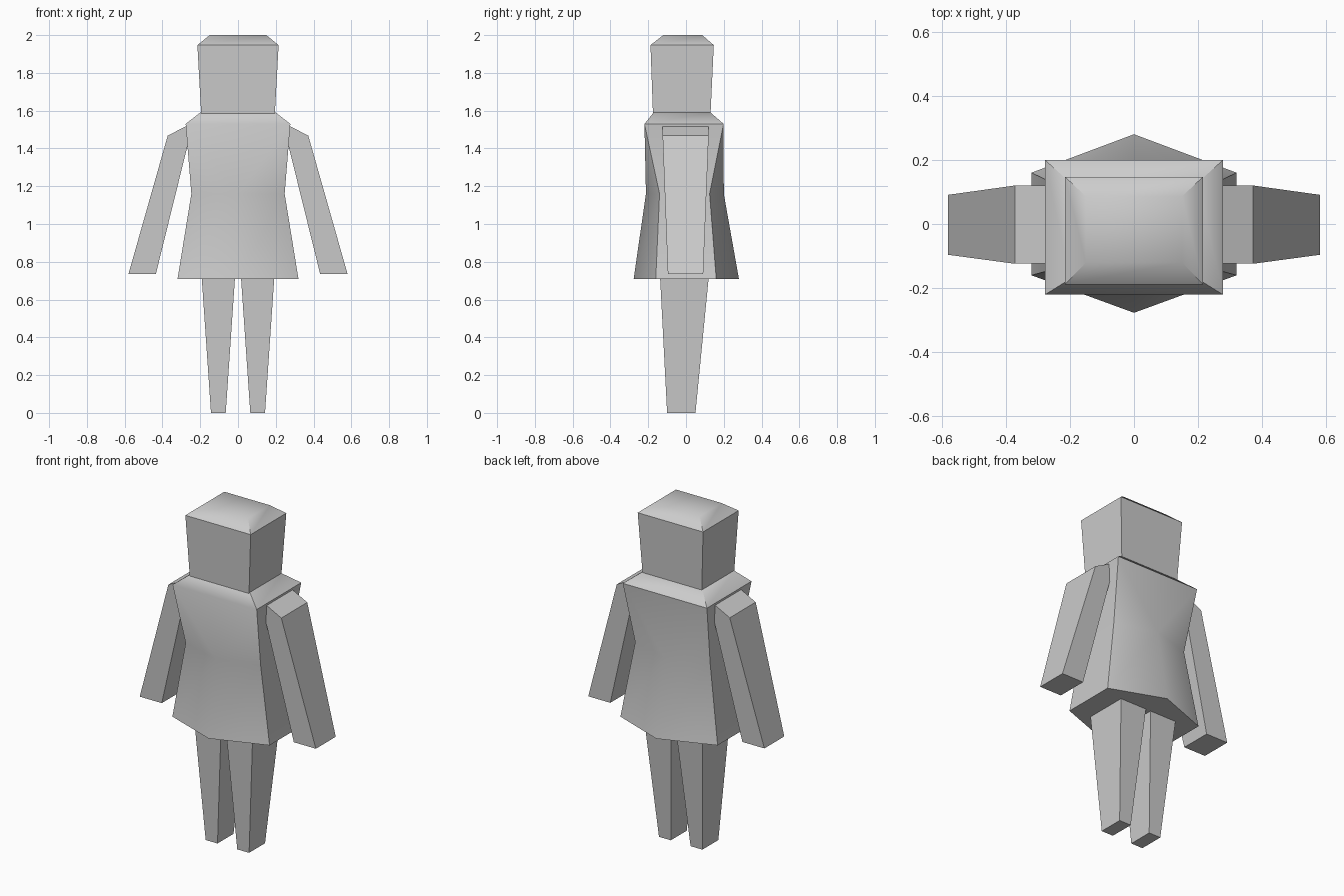
import bpy, bmesh, math

if "Cube" in bpy.data.objects:
    bpy.data.objects.remove(bpy.data.objects["Cube"])

grey = bpy.data.materials.new("plain grey")
grey.diffuse_color = (0.6, 0.6, 0.6, 1)
grey.use_nodes = True
grey.node_tree.nodes["Principled BSDF"].inputs["Base Color"].default_value = grey.diffuse_color


def make(name, rings, bands=None):
    """Stack rings of points bottom to top; bands lists faces per gap as (ring, index)."""
    bm = bmesh.new()
    v = [[bm.verts.new(p) for p in ring] for ring in rings]
    if bands is None:
        n = len(rings[0])
        bands = [[(r, i), (r, (i + 1) % n), (r + 1, (i + 1) % n), (r + 1, i)]
                 for r in range(len(rings) - 1) for i in range(n)]
    for face in bands:
        bm.faces.new([v[r][i] for r, i in face])
    bm.faces.new(v[0])
    bm.faces.new(v[-1])
    bmesh.ops.recalc_face_normals(bm, faces=bm.faces)
    mesh = bpy.data.meshes.new(name)
    bm.to_mesh(mesh)
    bm.free()
    ob = bpy.data.objects.new(name, mesh)
    bpy.context.collection.objects.link(ob)
    mesh.materials.append(grey)
    bpy.ops.object.select_all(action='DESELECT')
    ob.select_set(True)
    bpy.context.view_layer.objects.active = ob
    bpy.ops.object.shade_smooth_by_angle(angle=math.radians(42))
    return ob


def rect(x0, x1, y0, y1, z, z1=None):
    """Four corners; z1 lets the x1 side sit at another height."""
    z1 = z if z1 is None else z1
    return [(x0, y0, z), (x1, y0, z1), (x1, y1, z1), (x0, y1, z)]


def hexagon(x, y0, y1, mid0, mid1, z):
    return [(-x, y0, z), (0, mid0, z), (x, y0, z), (x, y1, z), (0, mid1, z), (-x, y1, z)]


# head with chamfered crown
make("head", [rect(-.195, .195, -.175, .13, 1.585),
              rect(-.215, .215, -.188, .147, 1.947),
              rect(-.15, .15, -.12, .086, 2.0)])

# dress: six-sided hem and waist, four-sided chest and shoulders
rings = [hexagon(.32, -.16, .16, -.277, .28, .71),
         hexagon(.247, -.14, .125, -.212, .2, 1.16),
         rect(-.277, .277, -.22, .199, 1.53),
         rect(-.2, .2, -.172, .13, 1.59)]
faces = [[(0, i), (0, (i + 1) % 6), (1, (i + 1) % 6), (1, i)] for i in range(6)]
faces += [[(1, 0), (1, 1), (2, 0)], [(1, 1), (2, 1), (2, 0)], [(1, 1), (1, 2), (2, 1)],
          [(1, 2), (1, 3), (2, 2), (2, 1)],
          [(1, 3), (1, 4), (2, 2)], [(1, 4), (2, 3), (2, 2)], [(1, 4), (1, 5), (2, 3)],
          [(1, 5), (1, 0), (2, 0), (2, 3)]]
faces += [[(2, i), (2, (i + 1) % 4), (3, (i + 1) % 4), (3, i)] for i in range(4)]
make("dress", rings, faces)

# arms and legs, one per side
for side, s in (("left", -1), ("right", 1)):
    make(side + "_arm", [rect(s * .435, s * .58, -.096, .091, .735),
                         rect(s * .237, s * .372, -.124, .12, 1.537, 1.468)])
    make(side + "_leg", [rect(s * .065, s * .143, -.1, .05, 0),
                         rect(s * .016, s * .192, -.137, .12, .715)])
